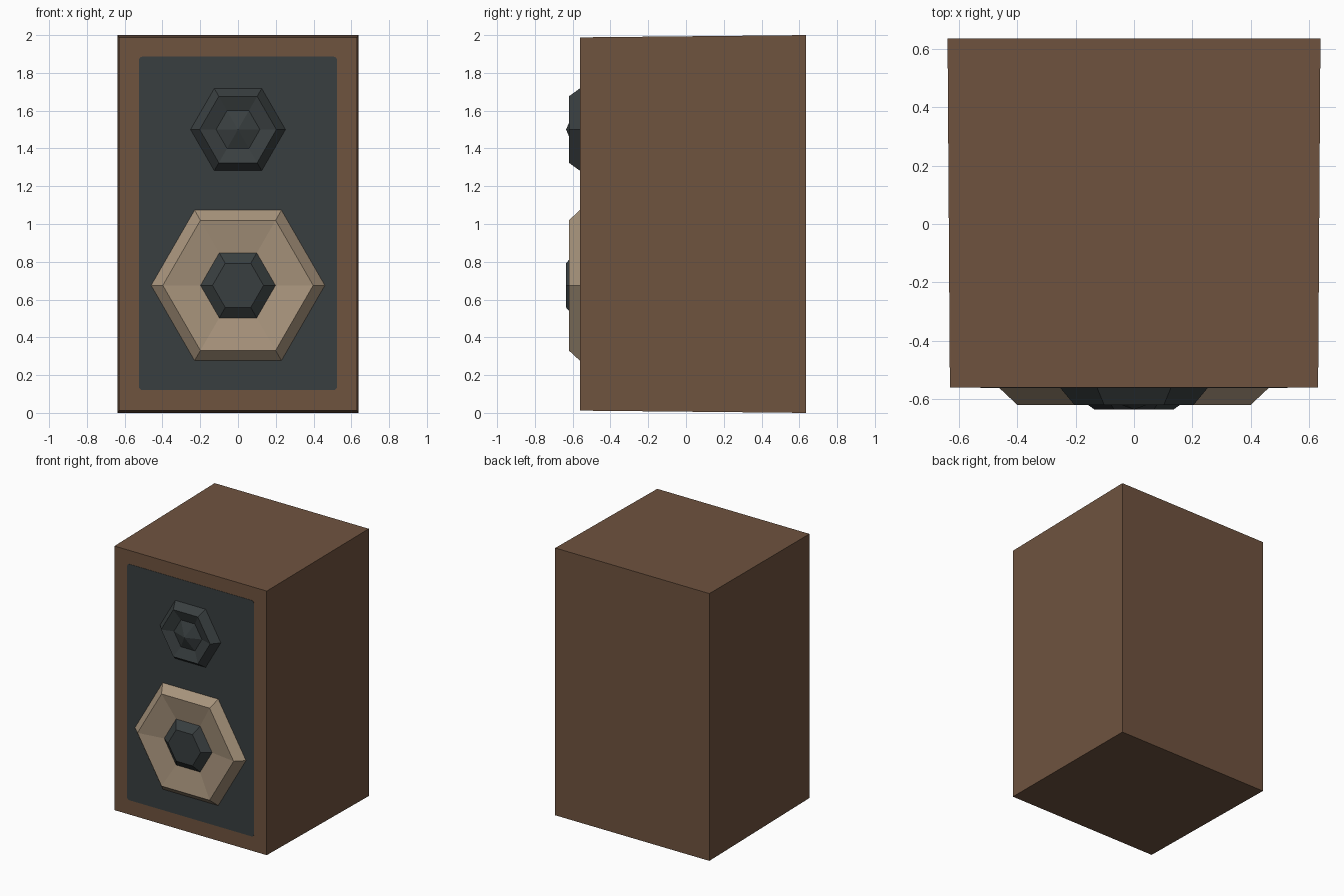
import bpy, bmesh, math

if "Cube" in bpy.data.objects:
    bpy.data.objects.remove(bpy.data.objects["Cube"])


def material(name, r, g, b):
    """Flat colour given as 0-255 sRGB, stored as linear."""
    lin = [((c / 255 + 0.055) / 1.055) ** 2.4 for c in (r, g, b)]
    m = bpy.data.materials.new(name)
    m.diffuse_color = (*lin, 1)
    m.use_nodes = True
    m.node_tree.nodes["Principled BSDF"].inputs["Base Color"].default_value = m.diffuse_color
    return m


BROWN = material("brown wood", 111, 83, 63)
DARK = material("dark slate", 57, 63, 64)
TAN = material("tan cone", 168, 148, 124)

FRONT = -0.56
BACK = 0.635


def finish(name, bm, mat):
    mesh = bpy.data.meshes.new(name)
    bm.to_mesh(mesh)
    bm.free()
    mesh.materials.append(mat)
    ob = bpy.data.objects.new(name, mesh)
    bpy.context.collection.objects.link(ob)
    return ob


def hex_rings(name, z, rings, mat, tip=None):
    """Six-sided lathe facing -y: rings of (radius, y), closed by a flat cap or a tip."""
    bm = bmesh.new()
    loops = [[bm.verts.new((r * math.cos(k * math.pi / 3), y,
                            z + r * math.sin(k * math.pi / 3))) for k in range(6)]
             for r, y in rings]
    for a, b in zip(loops, loops[1:]):
        for k in range(6):
            n = (k + 1) % 6
            bm.faces.new((a[k], a[n], b[n], b[k]))
    last = loops[-1]
    if tip is None:
        bm.faces.new(last)
    else:
        t = bm.verts.new((0, tip, z))
        for k in range(6):
            bm.faces.new((last[k], last[(k + 1) % 6], t))
    return finish(name, bm, mat)


# cabinet: box whose front is very slightly smaller than its back
bm = bmesh.new()
bmesh.ops.create_cube(bm, size=1)
for v in bm.verts:
    front = v.co.y < 0
    half_w, half_h = (0.63, 0.988) if front else (0.638, 1.0)
    v.co = (math.copysign(half_w, v.co.x), FRONT if front else BACK,
            1 + math.copysign(half_h, v.co.z))
finish("cabinet", bm, BROWN)

# front baffle: thin rounded plate
bm = bmesh.new()
W, H, R, ZC = 0.525, 0.883, 0.02, 1.003
pts = []
for q, (sx, sz) in enumerate(((1, 1), (-1, 1), (-1, -1), (1, -1))):
    for s in range(4):
        a = (q + s / 3) * math.pi / 2
        pts.append((sx * (W - R) + R * math.cos(a), FRONT - 0.002,
                    ZC + sz * (H - R) + R * math.sin(a)))
plate = bm.faces.new([bm.verts.new(p) for p in pts])
ext = bmesh.ops.extrude_face_region(bm, geom=[plate])
for e in ext["geom"]:
    if isinstance(e, bmesh.types.BMVert):
        e.co.y += 0.004
bmesh.ops.recalc_face_normals(bm, faces=bm.faces)
finish("front_baffle", bm, DARK)

# tweeter: bevelled rim, shallow dish and pointed dome
hex_rings("tweeter", 1.5,
          [(0.253, FRONT), (0.203, -0.62), (0.116, -0.592)], DARK, tip=-0.635)

# woofer: bevelled surround with a dished cone
hex_rings("woofer_cone", 0.675,
          [(0.462, FRONT), (0.398, -0.62), (0.19, -0.588)], TAN)

# woofer dust cap
hex_rings("woofer_cap", 0.675,
          [(0.203, -0.586), (0.135, -0.635)], DARK)
